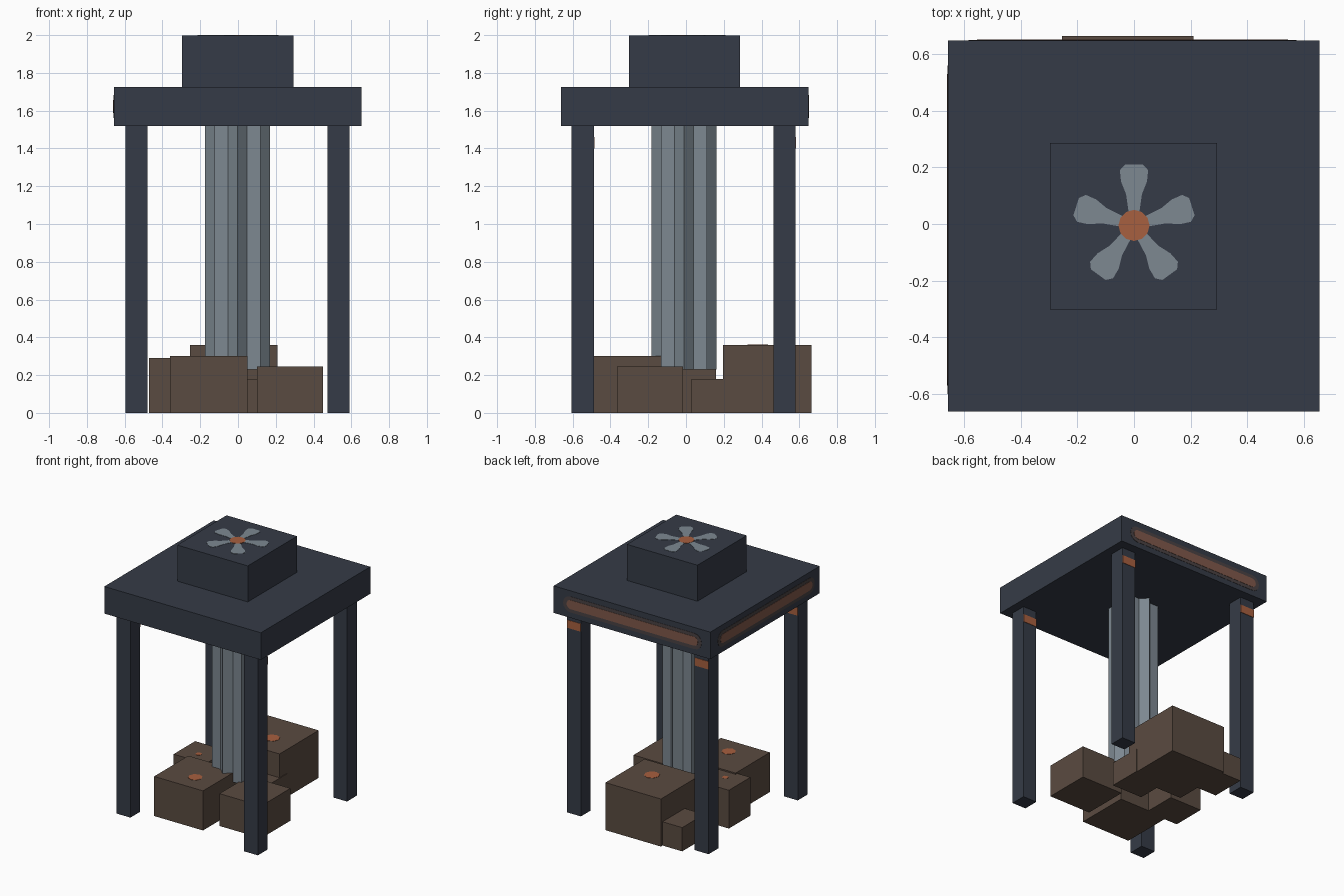
import bpy, bmesh, math
from mathutils import Matrix, Vector

cube = bpy.data.objects.get("Cube")
if cube:
    bpy.data.objects.remove(cube, do_unlink=True)


def material(name, r, g, b):
    m = bpy.data.materials.new(name)
    m.use_nodes = True
    m.diffuse_color = (r, g, b, 1)
    bsdf = m.node_tree.nodes["Principled BSDF"]
    bsdf.inputs["Base Color"].default_value = (r, g, b, 1)
    bsdf.inputs["Roughness"].default_value = 0.8
    return m


SLATE = material("dark slate", 0.036, 0.044, 0.063)
STEEL = material("pale steel", 0.205, 0.246, 0.283)
BROWN = material("crate brown", 0.102, 0.070, 0.052)
ORANGE = material("rust orange", 0.39, 0.115, 0.05)
GLOW = material("dusty copper", 0.216, 0.098, 0.069)
HALO = material("dim copper", 0.069, 0.055, 0.056)


def finish(bm, name, mat):
    bmesh.ops.recalc_face_normals(bm, faces=bm.faces)
    mesh = bpy.data.meshes.new(name)
    bm.to_mesh(mesh)
    bm.free()
    mesh.materials.append(mat)
    obj = bpy.data.objects.new(name, mesh)
    bpy.context.collection.objects.link(obj)
    return obj


def box(name, mat, x, y, z, turn=0):
    """Box from (min, max) spans, optionally turned about its own vertical axis."""
    spans = (x, y, z)
    size = [b - a for a, b in spans]
    mid = Vector([(a + b) / 2 for a, b in spans])
    bm = bmesh.new()
    bmesh.ops.create_cube(bm, size=1, matrix=Matrix.Translation(mid)
                          @ Matrix.Rotation(turn, 4, "Z") @ Matrix.Diagonal((*size, 1)))
    return finish(bm, name, mat)


def plate(name, mat, outline, matrix, thick=0.002):
    """Thin plate: a flat outline pushed out along its local z."""
    bm = bmesh.new()
    face = bm.faces.new([bm.verts.new((u, v, 0)) for u, v in outline])
    new = bmesh.ops.extrude_face_region(bm, geom=[face])["geom"]
    verts = [g for g in new if isinstance(g, bmesh.types.BMVert)]
    bmesh.ops.translate(bm, verts=verts, vec=(0, 0, thick))
    bm.transform(matrix)
    return finish(bm, name, mat)


def disc(radius, sides):
    return [(radius * math.cos(math.tau * i / sides), radius * math.sin(math.tau * i / sides))
            for i in range(sides)]


def pill(half_length, half_height, steps=8):
    points = []
    for side in (1, -1):
        for i in range(steps + 1):
            a = math.pi * (i / steps - 0.5)
            points.append((side * (half_length - half_height + half_height * math.cos(a)),
                           side * half_height * math.sin(a)))
    return points


CY = -0.01  # depth of the frame's centre line

# Roof slab and the housing on top of it
box("roof", SLATE, (-0.657, 0.655), (-0.662, 0.648), (1.52, 1.725))
box("roof_housing", SLATE, (-0.297, 0.294), (-0.303, 0.287), (1.725, 1.998))

# Legs, each with a painted band on its back face
for side, x in (("right", (-0.595, -0.478)), ("left", (0.475, 0.59))):
    for end, y in (("front", (-0.605, -0.488)), ("back", (0.462, 0.579))):
        box(f"{end}_{side}_leg", SLATE, x, y, (0, 1.52))
        box(f"{end}_{side}_leg_band", ORANGE, x, (y[1] - 0.001, y[1] + 0.003), (1.40, 1.46))

# Central column: two square shafts making an eight-pointed section
for name, turn in (("column_shaft", 0), ("column_shaft_turned", math.pi / 4)):
    box(name, STEEL, (-0.124, 0.12), (CY - 0.122, CY + 0.122), (0.23, 1.52), turn)

# Crates: x span, y span, height
crates = {
    "front_crate": ((-0.36, 0.05), (-0.49, -0.08), 0.30),
    "left_crate": ((0.10, 0.45), (-0.365, -0.015), 0.245),
    "right_crate": ((-0.47, -0.20), (-0.10, 0.158), 0.29),
    "back_crate": ((-0.255, 0.21), (0.197, 0.665), 0.36),
    "inner_small_crate": ((-0.04, 0.215), (0.03, 0.285), 0.18),
    "back_small_crate": ((-0.42, -0.15), (0.38, 0.645), 0.18),
}
for name, (x, y, height) in crates.items():
    box(name, BROWN, x, y, (0, height))

# Round marks on the crate tops
for name, x, y, radius in (("front_crate", -0.12, -0.34, 0.05),
                           ("right_crate", -0.33, 0.0, 0.023),
                           ("back_crate", 0.02, 0.38, 0.055)):
    top = crates[name][2]
    plate(name + "_mark", ORANGE, disc(radius, 8), Matrix.Translation((x, y, top)))

# Light strips on the back and right edges of the roof
upright = Matrix.Rotation(math.pi / 2, 4, "X")
edges = {
    "back": Matrix.Translation((-0.005, 0.648, 1.622)) @ Matrix.Rotation(math.pi, 4, "Z") @ upright,
    "right": Matrix.Translation((-0.657, -0.02, 1.622))
    @ Matrix.Rotation(-math.pi / 2, 4, "Z") @ upright,
}
for side, matrix in edges.items():
    plate(side + "_strip_rim", HALO, pill(0.58, 0.06), matrix, 0.002)
    plate(side + "_strip", GLOW, pill(0.55, 0.034), matrix, 0.004)

# Painted fan on the housing
half_blade = [(0.04, 0.018), (0.11, 0.028), (0.155, 0.046), (0.195, 0.05), (0.215, 0.032)]
blade = [(r, -w) for r, w in half_blade] + [(r, w) for r, w in reversed(half_blade)]
fan = Matrix.Translation((0, -0.005, 1.998))
for i in range(5):
    turn = Matrix.Rotation(math.pi / 2 + math.tau * i / 5, 4, "Z")
    plate(f"fan_blade_{i + 1}", STEEL, blade, fan @ turn)
plate("fan_hub", ORANGE, disc(0.055, 12), fan, 0.003)
